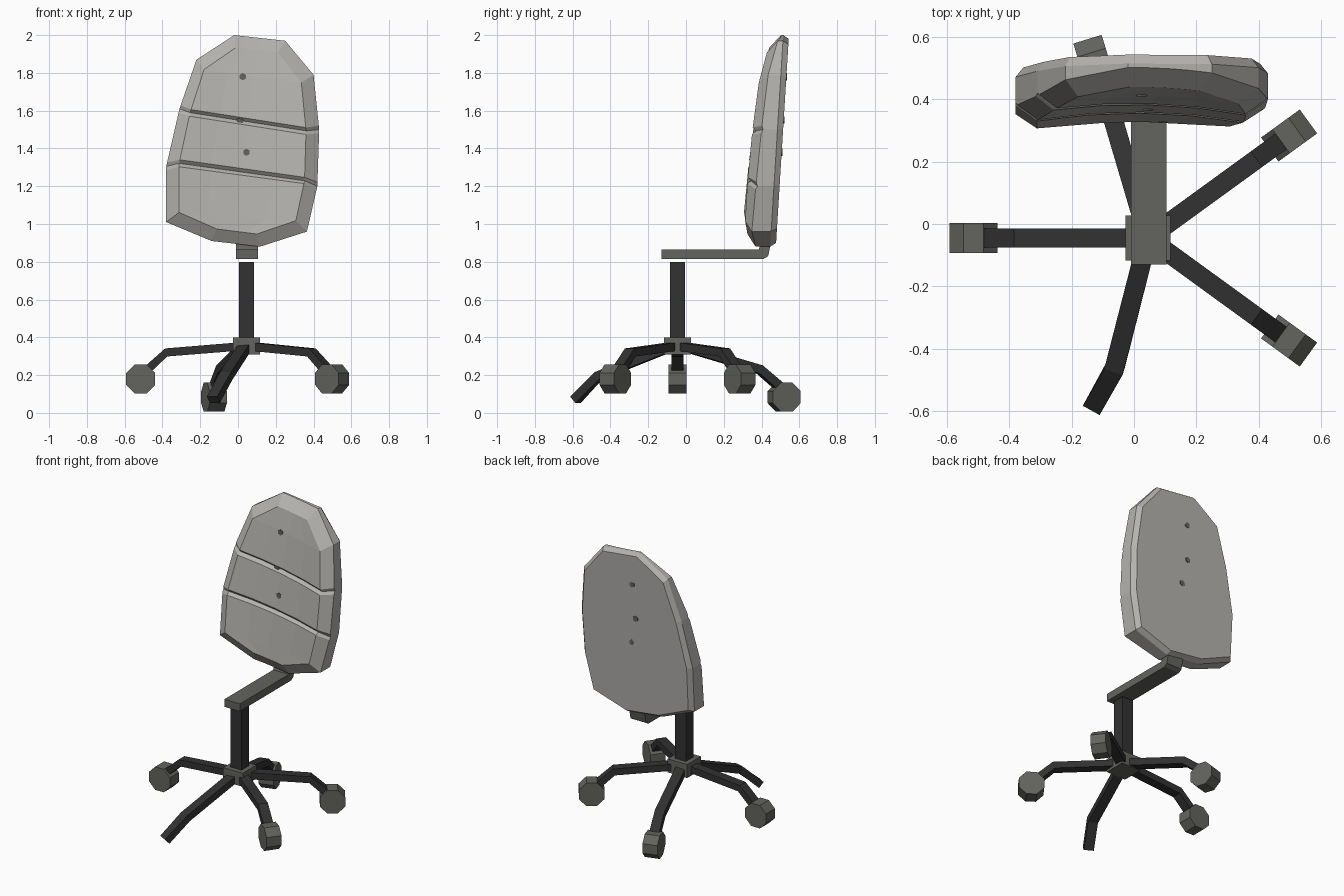
import bpy, bmesh, math
from mathutils import Vector, Matrix

if "Cube" in bpy.data.objects:
    bpy.data.objects.remove(bpy.data.objects["Cube"])


def material(name, rgb):
    m = bpy.data.materials.new(name)
    m.diffuse_color = (*rgb, 1)
    m.use_nodes = True
    m.node_tree.nodes["Principled BSDF"].inputs["Base Color"].default_value = m.diffuse_color
    return m


FABRIC = material("light grey fabric", (0.46, 0.45, 0.425))
PLASTIC = material("mid grey plastic", (0.125, 0.125, 0.112))
METAL = material("dark metal", (0.032, 0.032, 0.032))


def finish(name, bm, mat):
    bmesh.ops.recalc_face_normals(bm, faces=bm.faces)
    me = bpy.data.meshes.new(name)
    bm.to_mesh(me)
    bm.free()
    me.materials.append(mat)
    ob = bpy.data.objects.new(name, me)
    bpy.context.collection.objects.link(ob)
    return ob


def box(name, lo, hi, mat):
    bm = bmesh.new()
    lo, hi = Vector(lo), Vector(hi)
    size = hi - lo
    bmesh.ops.create_cube(bm, size=1, matrix=Matrix.Translation((lo + hi) / 2) @ Matrix.Diagonal((*size, 1)))
    finish(name, bm, mat)


def cylinder(name, centre, radius, depth, sides, axis_angle, mat):
    """Cylinder with a horizontal axis pointing at axis_angle."""
    bm = bmesh.new()
    m = (Matrix.Translation(centre) @ Matrix.Rotation(axis_angle, 4, 'Z')
         @ Matrix.Rotation(math.pi / 2, 4, 'Y') @ Matrix.Rotation(math.pi / sides, 4, 'Z'))
    bmesh.ops.create_cone(bm, cap_ends=True, segments=sides, radius1=radius, radius2=radius, depth=depth, matrix=m)
    finish(name, bm, mat)


def bar(name, path, width, thick, mat):
    """Rectangular bar swept along a path."""
    bm = bmesh.new()
    pts = [Vector(p) for p in path]
    rings = []
    for i, p in enumerate(pts):
        t = (pts[min(i + 1, len(pts) - 1)] - pts[max(i - 1, 0)]).normalized()
        s = t.cross(Vector((0, 0, 1))).normalized()
        n = s.cross(t)
        rings.append([bm.verts.new(p + s * a * width / 2 + n * b * thick / 2)
                      for a, b in ((-1, -1), (1, -1), (1, 1), (-1, 1))])
    for a, b in zip(rings, rings[1:]):
        for k in range(4):
            bm.faces.new((a[k], a[k - 1], b[k - 1], b[k]))
    bm.faces.new(rings[0])
    bm.faces.new(rings[-1])
    finish(name, bm, mat)


# Base: hub, column
C = Vector((0.045, -0.045, 0))
box("hub", (-0.027, -0.117, 0.31), (0.117, 0.027, 0.40), PLASTIC)
box("column", (0.005, -0.085, 0.33), (0.085, -0.005, 0.80), METAL)

# Three regular legs with castors
for i, deg in enumerate((180, 36, -36)):
    a = math.radians(deg)
    d = Vector((math.cos(a), math.sin(a), 0))
    path = [C + d * r + Vector((0, 0, z)) for r, z in ((0.03, 0.352), (0.425, 0.32), (0.54, 0.215))]
    bar(f"leg_{i}", path, 0.062, 0.044, METAL)
    cylinder(f"castor_{i}", C + d * 0.56 + Vector((0, 0, 0.18)), 0.083, 0.095, 8, a + math.pi / 2, PLASTIC)

# Two drooping legs, only the rear one has a castor
bar("front_leg", [(0.038, -0.07, 0.352), (-0.063, -0.465, 0.195), (-0.13, -0.585, 0.07)], 0.062, 0.046, METAL)
bar("rear_leg", [(0.038, -0.02, 0.352), (-0.083, 0.39, 0.23), (-0.12, 0.505, 0.13)], 0.062, 0.046, METAL)
cylinder("rear_castor", (-0.127, 0.52, 0.083), 0.083, 0.095, 8, math.radians(197), PLASTIC)

# Back support arm, side profile extruded across x
bm = bmesh.new()
prof = [(-0.13, 0.815), (0.41, 0.815), (0.435, 0.83), (0.46, 0.95), (0.415, 0.95), (0.385, 0.865), (-0.13, 0.865)]
f = bm.faces.new([bm.verts.new((-0.01, y, z)) for y, z in prof])
ext = bmesh.ops.extrude_face_region(bm, geom=[f])
bmesh.ops.translate(bm, vec=(0.115, 0, 0), verts=[v for v in ext["geom"] if isinstance(v, bmesh.types.BMVert)])
finish("support_arm", bm, PLASTIC)

# Backrest: six slanted rows (left point, right point), two of them grooves
OUTLINE = [((-0.14, 0.91), (0.116, 0.88)), ((-0.38, 1.01), (0.365, 0.96)), ((-0.38, 1.305), (0.42, 1.20)),
           ((-0.31, 1.61), (0.43, 1.50)), ((-0.22, 1.87), (0.40, 1.79)), ((-0.02, 2.0), (0.25, 1.97))]
ROWS = [0, 1, 1.93, 2, 2.07, 2.93, 3, 3.07, 4, 5]
COLS = [0, 0.25, 0.5, 0.75, 1]
FRONT = [(0.88, 0.29), (1.2, 0.32), (1.55, 0.355), (1.79, 0.385), (2.01, 0.425)]


def front_y(x, z):
    """Front surface: reclined, and hollow across its width."""
    y = FRONT[-1][1]
    for (z0, y0), (z1, y1) in zip(FRONT, FRONT[1:]):
        if z <= z1:
            y = y0 + (y1 - y0) * (z - z0) / (z1 - z0)
            break
    return y + 0.03 * max(0, 1 - ((x - 0.03) / 0.34) ** 2)


def back_y(z):
    return 0.476 + (z - 0.885) * 0.062


def outline_point(row, t, sx, sz):
    i = min(int(row), 4)
    lo, hi = [Vector(l).lerp(Vector(r), t) for l, r in OUTLINE[i:i + 2]]
    p = lo.lerp(hi, row - i)
    return 0.02 + (p.x - 0.02) * sx, 1.44 + (p.y - 1.44) * sz


bm = bmesh.new()
n, m = len(ROWS), len(COLS)
loop = ([(r, 0) for r in range(n)] + [(n - 1, c) for c in range(1, m)]
        + [(r, m - 1) for r in range(n - 2, -1, -1)] + [(0, c) for c in range(m - 2, 0, -1)])


def ring(sx, sz, depth):
    out = []
    for r, c in loop:
        x, z = outline_point(ROWS[r], COLS[c], sx, sz)
        out.append(bm.verts.new((x, depth(x, z, ROWS[r]), z)))
    return out


back = ring(0.94, 0.965, lambda x, z, r: back_y(z))
rear = ring(1, 1, lambda x, z, r: back_y(z) - 0.03)
rim = ring(1, 1, lambda x, z, r: front_y(x, z) + 0.05 + (0.008 if r in (2, 3) else 0))
grid = {}
for r in range(n):
    for c in range(m):
        x, z = outline_point(ROWS[r], COLS[c], 0.83, 0.88)
        grid[r, c] = bm.verts.new((x, front_y(x, z) + (0.018 if ROWS[r] in (2, 3) else 0), z))
face_edge = [grid[k] for k in loop]
for a, b in ((back, rear), (rear, rim), (rim, face_edge)):
    for k in range(len(loop)):
        bm.faces.new((a[k - 1], a[k], b[k], b[k - 1]))
for r in range(n - 1):
    for c in range(m - 1):
        bm.faces.new((grid[r, c], grid[r, c + 1], grid[r + 1, c + 1], grid[r + 1, c]))
bm.faces.new(back)
finish("backrest", bm, FABRIC)

# Small fixing pins showing on both faces of the backrest
for i, (x, z, dip) in enumerate(((0.025, 1.78, 0), (0.01, 1.55, 0.012), (0.045, 1.38, 0))):
    y0, y1 = front_y(x, z) + dip - 0.004, back_y(z) + 0.003
    cylinder(f"fixing_pin_{i}", (x, (y0 + y1) / 2, z), 0.019, y1 - y0, 6, math.pi / 2, PLASTIC)
